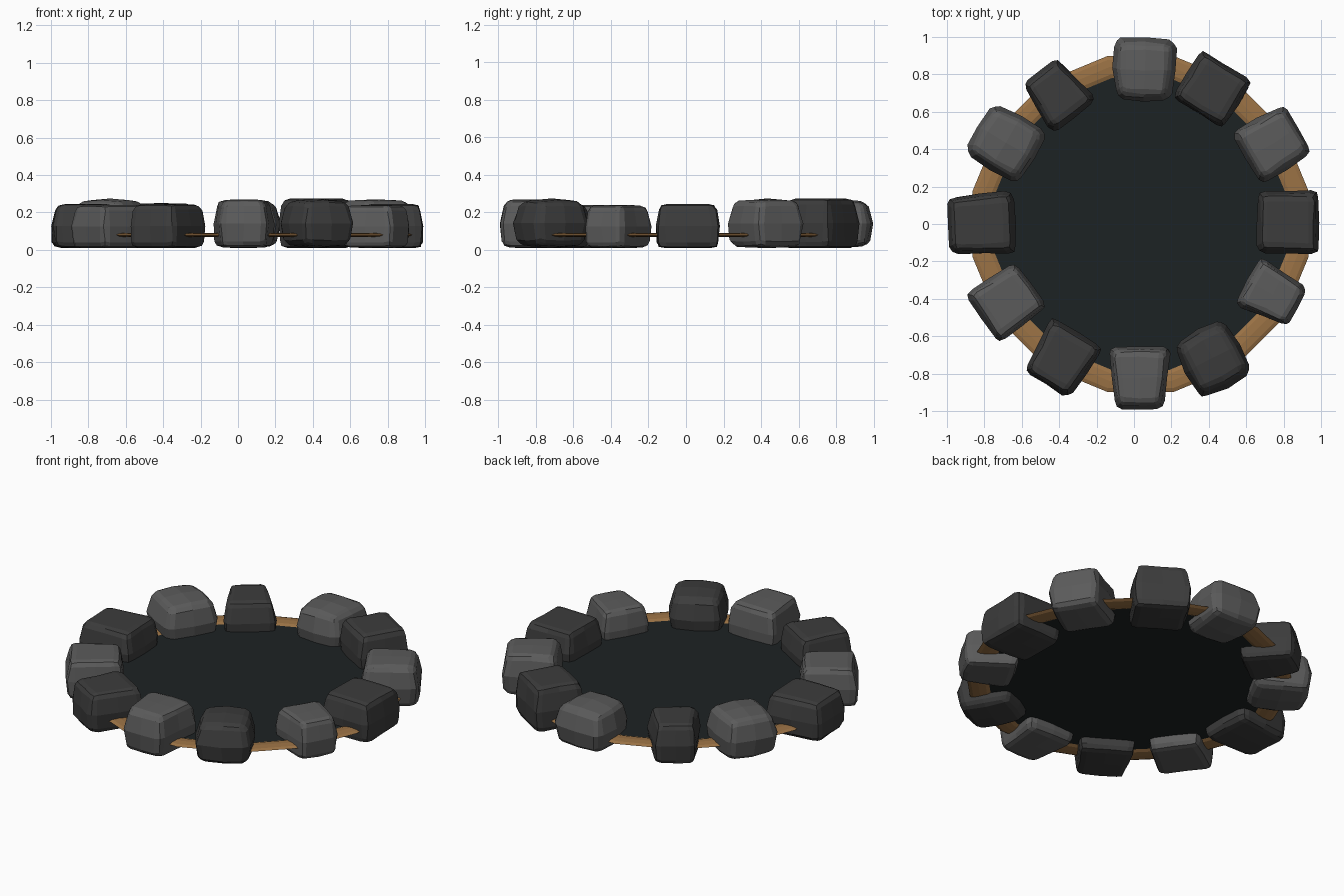
import bpy, bmesh, math, random
from mathutils import Matrix, Vector

if "Cube" in bpy.data.objects:
    bpy.data.objects.remove(bpy.data.objects["Cube"])

random.seed(4)


def material(name, rgb):
    m = bpy.data.materials.new(name)
    m.diffuse_color = (*rgb, 1)
    m.use_nodes = True
    m.node_tree.nodes["Principled BSDF"].inputs["Base Color"].default_value = m.diffuse_color
    return m


def finish(name, bm, mat):
    bmesh.ops.recalc_face_normals(bm, faces=bm.faces)
    me = bpy.data.meshes.new(name)
    bm.to_mesh(me)
    bm.free()
    ob = bpy.data.objects.new(name, me)
    me.materials.append(mat)
    bpy.context.collection.objects.link(ob)
    return ob


light = material("light_stone", (0.105, 0.105, 0.105))
dark = material("dark_stone", (0.045, 0.045, 0.045))
wood = material("brown_rim", (0.33, 0.17, 0.06))
black = material("dark_floor", (0.012, 0.016, 0.017))


# One hewn stone: a gridded cube with rounded corners, tapered and placed radially
def stone(name, x, y, angle, inner, outer, depth, top, power, mat):
    bm = bmesh.new()
    bmesh.ops.create_cube(bm, size=2)
    bmesh.ops.subdivide_edges(bm, edges=bm.edges[:], cuts=3, use_grid_fill=True)
    turn = Matrix.Rotation(math.radians(angle), 3, 'Z')
    bottom = 0.01
    for v in bm.verts:
        p = Vector([c * 1.5 if abs(c) < 0.6 else c for c in v.co])
        n = sum(abs(c) ** power for c in p) ** (1 / power)
        p *= max(abs(c) for c in p) / n
        taper = 1 - 0.13 * max(0, p.z) - 0.05 * max(0, -p.z)
        width = inner + (outer - inner) * (p.x + 1) / 2
        jitter = [random.uniform(-0.005, 0.005) for _ in range(2)]
        local = Vector((p.x * depth / 2 * taper + jitter[0],
                        p.y * width / 2 * taper + jitter[1],
                        bottom + (p.z + 1) / 2 * (top - bottom)))
        v.co = turn @ local + Vector((x, y, 0))
    finish(name, bm, mat)


# x, y, outward angle, inner width, outer width, depth, top, corner squareness
stones = [
    (0.055, 0.825, 88, 0.31, 0.37, 0.35, 0.27, 4),
    (0.42, 0.72, 58, 0.32, 0.32, 0.30, 0.275, 12),
    (0.74, 0.43, 31, 0.34, 0.30, 0.33, 0.27, 6),
    (0.825, 0.01, 0, 0.33, 0.34, 0.33, 0.245, 12),
    (0.74, -0.375, -29, 0.30, 0.23, 0.31, 0.24, 8),
    (0.42, -0.72, -62, 0.32, 0.34, 0.35, 0.275, 4),
    (0.03, -0.82, -90, 0.34, 0.26, 0.34, 0.27, 7),
    (-0.385, -0.72, -121, 0.33, 0.28, 0.33, 0.245, 10),
    (-0.68, -0.415, -145, 0.29, 0.33, 0.32, 0.24, 10),
    (-0.815, 0.0, 183, 0.34, 0.30, 0.36, 0.245, 9),
    (-0.685, 0.435, 150, 0.35, 0.33, 0.36, 0.275, 4),
    (-0.41, 0.695, 127, 0.30, 0.23, 0.31, 0.25, 9),
]
for i, s in enumerate(stones):
    stone(f"stone_{i + 1}", *s, dark if i % 2 else light)

# Flattened low-poly rim
cx, mid_z, sides = 0.035, 0.08, 16
section = [(0.915, 0), (0.895, 0.008), (0.855, 0.011), (0.815, 0.008),
           (0.795, 0), (0.815, -0.008), (0.855, -0.011), (0.895, -0.008)]
bm = bmesh.new()
loops = []
for i in range(sides):
    a = 2 * math.pi * (i + 0.5) / sides
    loops.append([bm.verts.new((cx + r * math.cos(a), r * math.sin(a), mid_z + z))
                  for r, z in section])
for i in range(sides):
    a, b = loops[i], loops[(i + 1) % sides]
    for j in range(len(section)):
        k = (j + 1) % len(section)
        bm.faces.new((a[j], b[j], b[k], a[k]))
finish("rim", bm, wood)

# Dark floor inside the rim
bm = bmesh.new()
bmesh.ops.create_circle(bm, cap_ends=True, segments=32, radius=0.82,
                        matrix=Matrix.Translation((cx, 0, mid_z)))
finish("floor", bm, black)
